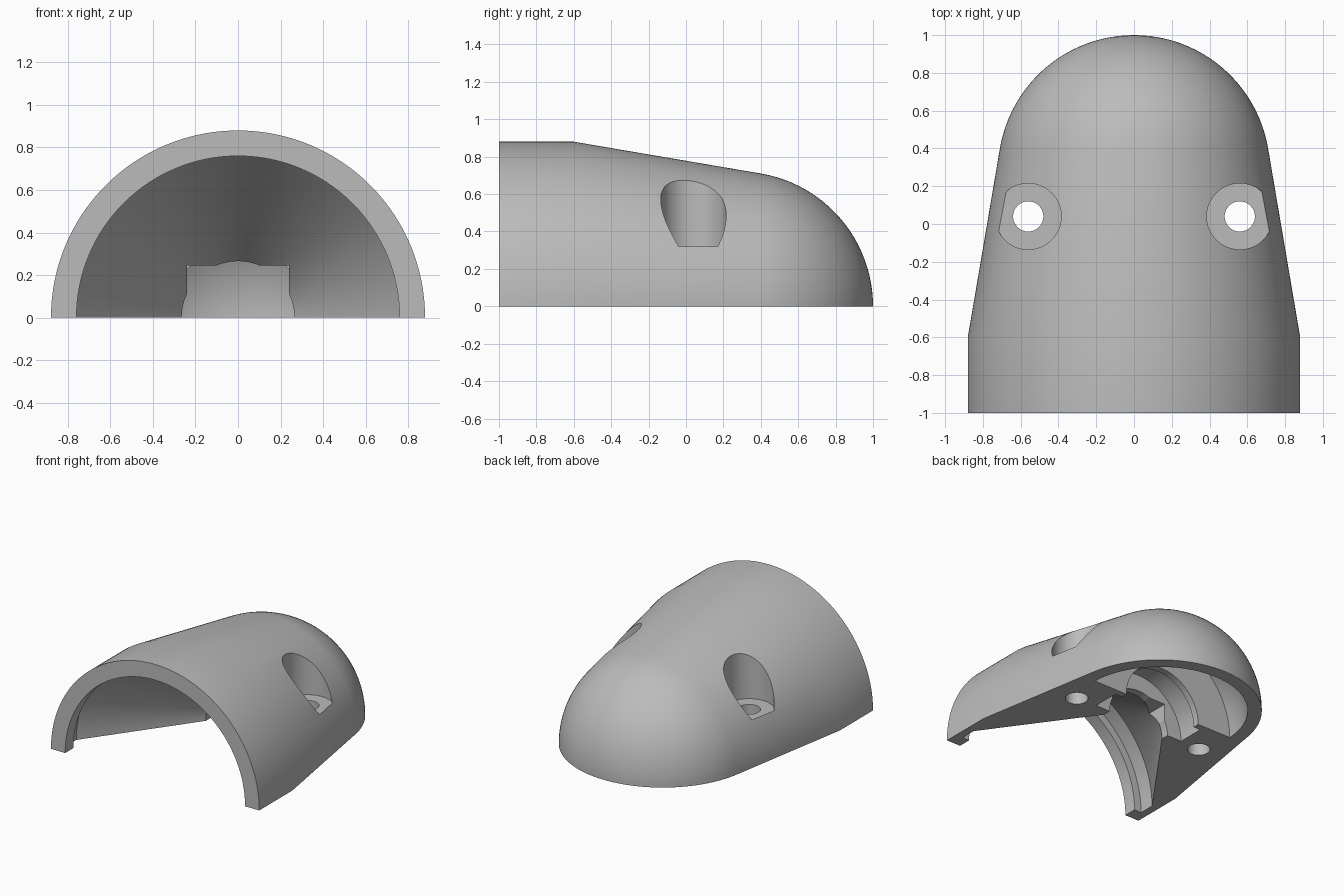
import bpy, bmesh, math
from mathutils import Matrix

cube = bpy.data.objects.get("Cube")
if cube:
    bpy.data.objects.remove(cube, do_unlink=True)

grey = bpy.data.materials.new("plain grey")
grey.use_nodes = True
colour = (0.5, 0.5, 0.5, 1)
grey.diffuse_color = colour
grey.node_tree.nodes["Principled BSDF"].inputs["Base Color"].default_value = colour


def make_object(name, bm):
    bmesh.ops.recalc_face_normals(bm, faces=bm.faces)
    mesh = bpy.data.meshes.new(name)
    bm.to_mesh(mesh)
    bm.free()
    mesh.materials.append(grey)
    obj = bpy.data.objects.new(name, mesh)
    bpy.context.collection.objects.link(obj)
    return obj


def dome_arc(radius, centre, start_y, steps=24):
    """Quarter-round profile points (radius, y) ending on the axis."""
    start = math.asin((start_y - centre) / radius)
    angles = [start + (math.pi / 2 - start) * i / steps for i in range(steps + 1)]
    return [(max(radius * math.cos(a), 0), centre + radius * math.sin(a)) for a in angles]


# Half-revolved shell: outside and inside profiles joined at the front rim
outer = [(0.88, -1), (0.88, -0.6)] + dome_arc(0.72, 0.28, 0.4)
inner = [(0.76, -1), (0.76, -0.9), (0.82, -0.9), (0.82, -0.78),   # rim and groove
         (0.265, -0.01), (0.265, 0.05),                           # cone and neck
         (0.39, 0.05), (0.39, 0.26), (0.33, 0.26), (0.33, 0.31)]  # ring groove
inner += dome_arc(0.62, 0.28, 0.31)
profile = outer[::-1] + inner

bm = bmesh.new()
verts = [bm.verts.new((r, y, 0)) for r, y in profile]
edges = [bm.edges.new(pair) for pair in zip(verts, verts[1:])]
bmesh.ops.spin(bm, geom=verts + edges, cent=(0, 0, 0), axis=(0, -1, 0),
               angle=math.pi, steps=96)
bmesh.ops.remove_doubles(bm, verts=bm.verts, dist=1e-5)
# Flat underside
rim = [e for e in bm.edges if e.is_boundary]
bmesh.ops.holes_fill(bm, edges=rim, sides=0)
shell = make_object("half_shell", bm)


def cylinder_cutter(name, x, radius, bottom, top):
    bm = bmesh.new()
    bmesh.ops.create_cone(bm, cap_ends=True, segments=64, radius1=radius,
                          radius2=radius, depth=top - bottom,
                          matrix=Matrix.Translation((x, 0.04, (top + bottom) / 2)))
    return make_object(name, bm)


# Square slot through the neck, then a bolt hole and screw pocket on each side
bm = bmesh.new()
bmesh.ops.create_cube(bm, size=1, matrix=Matrix.Translation((0, -0.17, 0.02))
                      @ Matrix.Diagonal((0.48, 0.5, 0.45, 1)))
cutters = [make_object("neck_slot_cutter", bm)]
for side, x in (("left", 0.56), ("right", -0.56)):
    cutters.append(cylinder_cutter(side + "_pocket_cutter", x, 0.175, 0.32, 1.2))
    cutters.append(cylinder_cutter(side + "_bolt_cutter", x, 0.08, -0.2, 0.5))

bpy.ops.object.select_all(action="DESELECT")
bpy.context.view_layer.objects.active = shell
shell.select_set(True)
for cutter in cutters:
    cut = shell.modifiers.new("cut", "BOOLEAN")
    cut.operation = "DIFFERENCE"
    cut.solver = "EXACT"
    cut.object = cutter
    bpy.ops.object.modifier_apply(modifier=cut.name)
    bpy.data.objects.remove(cutter, do_unlink=True)

bpy.ops.object.shade_smooth_by_angle(angle=math.radians(25))
